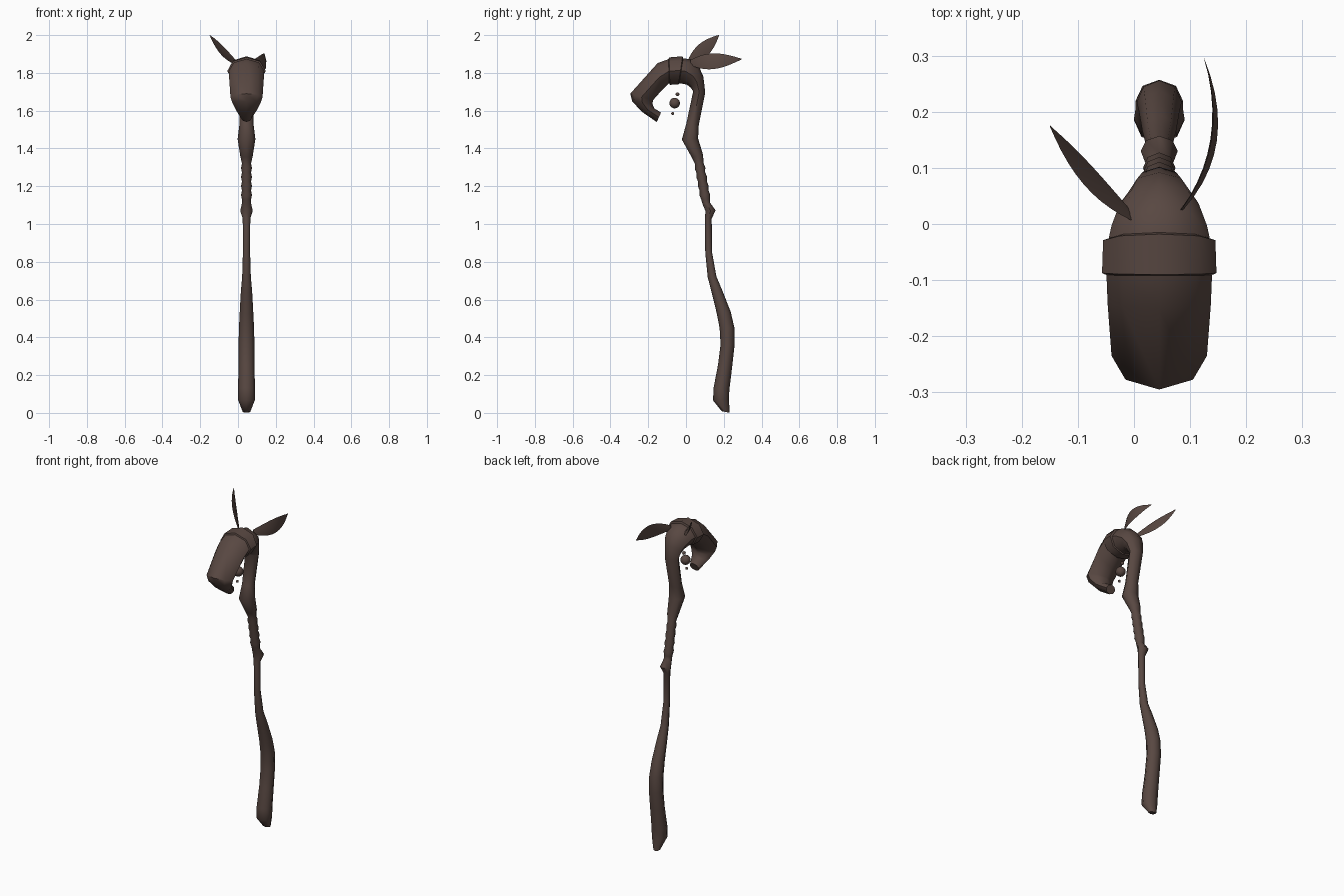
import bpy, bmesh, math
from mathutils import Vector

cube = bpy.data.objects.get("Cube")
if cube:
    bpy.data.objects.remove(cube, do_unlink=True)

CX = 0.045  # centre plane of the staff
SIDES = 8

bark = bpy.data.materials.new("dark_bark")
colour = (0.098, 0.064, 0.054, 1)
bark.diffuse_color = colour
bark.use_nodes = True
shader = next(n for n in bark.node_tree.nodes if n.type == 'BSDF_PRINCIPLED')
shader.inputs["Base Color"].default_value = colour
shader.inputs["Roughness"].default_value = 0.8


def finish(name, bm, angle):
    bmesh.ops.recalc_face_normals(bm, faces=bm.faces)
    mesh = bpy.data.meshes.new(name)
    bm.to_mesh(mesh)
    bm.free()
    mesh.materials.append(bark)
    obj = bpy.data.objects.new(name, mesh)
    bpy.context.collection.objects.link(obj)
    bpy.ops.object.select_all(action='DESELECT')
    obj.select_set(True)
    bpy.context.view_layer.objects.active = obj
    bpy.ops.object.shade_smooth_by_angle(angle=math.radians(angle))
    return obj


def loft(name, rings, angle):
    """Skin a list of equal-sized point rings and cap both ends."""
    bm = bmesh.new()
    loops = [[bm.verts.new(p) for p in ring] for ring in rings]
    count = len(loops[0])
    for a, b in zip(loops, loops[1:]):
        for i in range(count):
            j = (i + 1) % count
            bm.faces.new((a[i], a[j], b[j], b[i]))
    bm.faces.new(loops[0])
    bm.faces.new(loops[-1])
    return finish(name, bm, angle)


def ellipse(centre, across, along):
    """Ring with one corner pointing along the second axis."""
    turn = 2 * math.pi / SIDES
    return [centre + across * math.sin(i * turn) + along * math.cos(i * turn)
            for i in range(SIDES)]


# Handle: y, z, half depth, half width from the foot upwards
lower = [(.21, .005, .022, .02), (.185, .07, .042, .045), (.188, .13, .042, .045),
         (.207, .25, .038, .042), (.22, .36, .037, .042), (.217, .45, .039, .04),
         (.2, .53, .037, .036), (.165, .64, .029, .03), (.138, .72, .023, .023),
         (.12, .85, .018, .019), (.118, 1.03, .018, .02), (.13, 1.07, .027, .033),
         (.107, 1.11, .02, .024)]
# Wrapped grip: alternating narrow and wide rings
grip = []
for i in range(9):
    t = i / 8
    r = .028 if i % 2 else .023
    grip.append((.104 - .034 * t, 1.13 + .19 * t, r, r + .001))
upper = [(.06, 1.36, .031, .033), (.021, 1.45, .043, .047),
         (.035, 1.53, .033, .037), (.07, 1.7, .032, .042)]
handle = lower + grip + upper

rings = []
for i, (y, z, depth, width) in enumerate(handle):
    p, q = handle[max(i - 1, 0)], handle[min(i + 1, len(handle) - 1)]
    tangent = Vector((0, q[0] - p[0], q[1] - p[1])).normalized()
    # Flatten the tilt so that knots and the foot stay level
    normal = Vector((0, tangent.z, -tangent.y * .5)).normalized()
    rings.append(ellipse(Vector((CX, y, z)), Vector((width, 0, 0)), normal * depth))
rings[0] = [Vector((p.x, p.y, max(0, .2 * (.235 - p.y)))) for p in rings[0]]

# Hooked head: outer point, inner point, half width
head = [((.092, 1.78), (.022, 1.725), .055), ((.07, 1.83), (.004, 1.738), .07),
        ((.025, 1.872), (-.03, 1.745), .085), ((-.015, 1.877), (-.036, 1.745), .09),
        ((-.018, 1.888), (-.04, 1.738), .1), ((-.09, 1.882), (-.085, 1.737), .102),
        ((-.092, 1.873), (-.09, 1.745), .094), ((-.15, 1.852), (-.135, 1.7), .092),
        ((-.295, 1.69), (-.175, 1.655), .085), ((-.285, 1.65), (-.177, 1.635), .075),
        ((-.235, 1.595), (-.168, 1.612), .056), ((-.155, 1.54), (-.132, 1.59), .03)]
for outer, inner, width in head:
    o, n = Vector((CX, *outer)), Vector((CX, *inner))
    rings.append(ellipse((o + n) / 2, Vector((width, 0, 0)), (o - n) / 2))
loft("carved_staff", rings, 50)


def leaf(name, spine, wide, thin, width):
    """Curved blade following a quadratic spine through three points."""
    a, b, c = (Vector(p) for p in spine)
    wide, thin = Vector(wide).normalized(), Vector(thin).normalized()
    sections = []
    steps = 10
    for i in range(steps + 1):
        t = i / steps
        p = a * (1 - t) * (1 - 2 * t) + b * 4 * t * (1 - t) + c * t * (2 * t - 1)
        size = max(.04, math.sin(math.pi * (.1 + .9 * t)) ** .9)
        w, h = wide * width * size, thin * .006 * size
        sections.append([p + w, p + h, p - w, p - h])
    loft(name, sections, 60)


# Two leaves on the crown
leaf("right_leaf", [(-.005, .015, 1.85), (-.09, .095, 1.925), (-.15, .175, 2)],
     (0, .65, -.75), (.7, .5, .5), .037)
leaf("left_leaf", [(.085, .025, 1.855), (.142, .15, 1.862), (.125, .295, 1.873)],
     (-.1, 0, 1), (1, -.2, .1), .042)

# Floating beads inside the hook
for name, y, z, radius in (("large_bead", -.06, 1.64, .028),
                           ("upper_bead", -.045, 1.687, .01),
                           ("lower_bead", -.071, 1.585, .008)):
    bm = bmesh.new()
    bmesh.ops.create_uvsphere(bm, u_segments=16, v_segments=10, radius=radius)
    bmesh.ops.translate(bm, verts=bm.verts, vec=(CX, y, z))
    finish(name, bm, 60)
